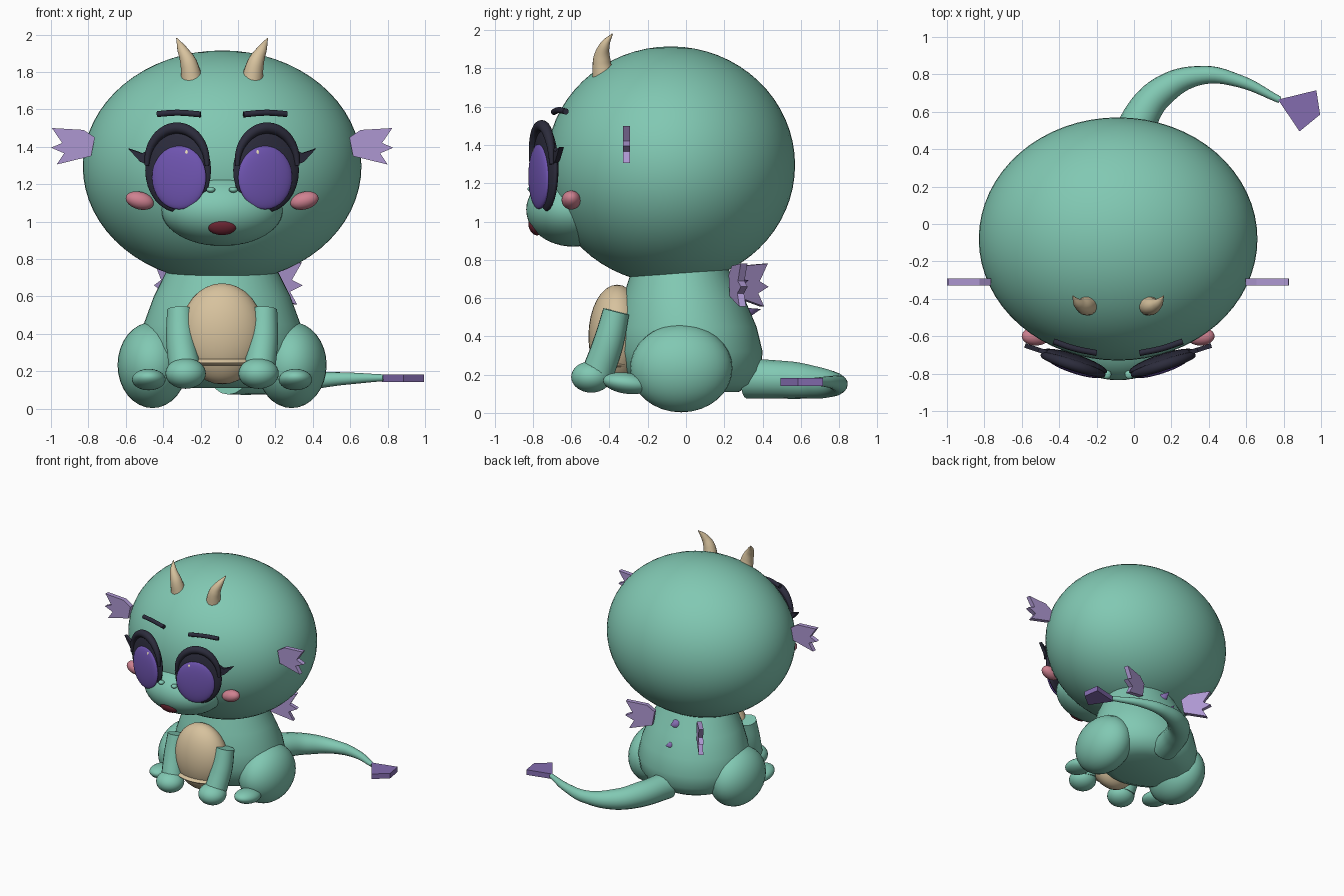
import bpy, bmesh
from math import sin, cos, pi, radians
from mathutils import Vector, Euler

default = bpy.data.objects.get("Cube")
if default:
    bpy.data.objects.remove(default, do_unlink=True)

CX = -0.085          # the creature's plane of symmetry
UP = Vector((0, 0, 1))
SIDES = ((1, "left"), (-1, "right"))


def material(name, rgb):
    m = bpy.data.materials.new(name)
    m.use_nodes = True
    m.diffuse_color = (*rgb, 1)
    m.node_tree.nodes["Principled BSDF"].inputs["Base Color"].default_value = (*rgb, 1)
    return m


TEAL = material("teal skin", (0.22, 0.58, 0.45))
TAN = material("tan horn", (0.68, 0.54, 0.34))
LAVENDER = material("lavender fin", (0.42, 0.31, 0.64))
PURPLE = material("purple spike", (0.23, 0.15, 0.43))
VIOLET = material("violet iris", (0.16, 0.09, 0.44))
BLACK = material("blue black", (0.025, 0.025, 0.045))
PINK = material("pink cheek", (0.62, 0.22, 0.28))
RED = material("dark red mouth", (0.16, 0.02, 0.035))
CREAM = material("cream highlight", (0.8, 0.7, 0.5))


def add_mesh(name, bm, mat, smooth=True):
    bmesh.ops.recalc_face_normals(bm, faces=bm.faces)
    me = bpy.data.meshes.new(name)
    bm.to_mesh(me)
    bm.free()
    me.materials.append(mat)
    ob = bpy.data.objects.new(name, me)
    bpy.context.collection.objects.link(ob)
    if smooth:
        smooth_edges(ob)
    return ob


def smooth_edges(ob):
    bpy.ops.object.select_all(action="DESELECT")
    ob.select_set(True)
    bpy.context.view_layer.objects.active = ob
    bpy.ops.object.shade_smooth_by_angle(angle=radians(40))


def ball(name, loc, size, mat, rot=(0, 0, 0), segs=32):
    bm = bmesh.new()
    bmesh.ops.create_uvsphere(bm, u_segments=segs, v_segments=segs // 2, radius=1)
    ob = add_mesh(name, bm, mat)
    ob.location, ob.scale, ob.rotation_euler = loc, size, rot
    return ob


def tube(name, points, radii, mat):
    """Smooth tapering tube through the points."""
    cu = bpy.data.curves.new(name, "CURVE")
    cu.dimensions = "3D"
    cu.bevel_depth, cu.bevel_resolution = 1, 6
    cu.resolution_u, cu.use_fill_caps = 8, True
    sp = cu.splines.new("BEZIER")
    sp.bezier_points.add(len(points) - 1)
    for bp, p, r in zip(sp.bezier_points, points, radii):
        bp.co, bp.radius = p, r
        bp.handle_left_type = bp.handle_right_type = "AUTO"
    ob = bpy.data.objects.new(name, cu)
    bpy.context.collection.objects.link(ob)
    cu.materials.append(mat)
    bpy.ops.object.select_all(action="DESELECT")
    ob.select_set(True)
    bpy.context.view_layer.objects.active = ob
    bpy.ops.object.convert(target="MESH")
    smooth_edges(bpy.context.object)


def plate(name, outline, origin, u, v, thick, mat):
    """Flat outline in the u, v plane, extruded to a thickness."""
    origin, u, v = Vector(origin), Vector(u), Vector(v)
    n = u.cross(v).normalized()
    bm = bmesh.new()
    verts = [bm.verts.new(origin + u * a + v * b - n * thick / 2) for a, b in outline]
    face = bm.faces.new(verts)
    ext = bmesh.ops.extrude_face_region(bm, geom=[face])["geom"]
    bmesh.ops.translate(bm, vec=n * thick, verts=[g for g in ext if isinstance(g, bmesh.types.BMVert)])
    add_mesh(name, bm, mat, smooth=False)


# Head, muzzle and mouth
ball("head", (CX, -0.08, 1.295), (0.745, 0.65, 0.62), TEAL, segs=64)
ball("muzzle", (CX, -0.59, 1.062), (0.325, 0.245, 0.193), TEAL, segs=48)
ball("mouth", (CX, -0.79, 0.972), (0.076, 0.03, 0.047), RED, (radians(25), 0, 0))

# Pear-shaped body, leaning slightly forward towards the top
profile = [(0.0, 0.11), (0.27, 0.11), (0.36, 0.15), (0.415, 0.22), (0.44, 0.32),
           (0.42, 0.45), (0.365, 0.6), (0.29, 0.75), (0.25, 0.85)]
bm = bmesh.new()
ring = [bm.verts.new((r, 0, z)) for r, z in profile]
edges = [bm.edges.new(pair) for pair in zip(ring, ring[1:])]
bmesh.ops.spin(bm, geom=ring + edges, axis=UP, cent=(0, 0, 0), angle=2 * pi, steps=48)
bmesh.ops.remove_doubles(bm, verts=bm.verts, dist=0.0005)
for vert in bm.verts:
    vert.co.y = vert.co.y * 0.87 + 0.02 - 0.11 * (vert.co.z - 0.3)
body = add_mesh("body", bm, TEAL)
body.location.x = CX

# Belly
ball("belly", (CX, -0.36, 0.40), (0.225, 0.15, 0.27), TAN)
ball("belly_fold", (CX, -0.38, 0.25), (0.2, 0.135, 0.028), TAN)

# Tail with a flat tip
tube("tail", [(-0.05, 0.32, 0.18), (0.03, 0.56, 0.17), (0.15, 0.71, 0.155), (0.36, 0.795, 0.15),
              (0.56, 0.765, 0.16), (0.78, 0.663, 0.165)],
     [0.105, 0.097, 0.08, 0.05, 0.034, 0.018], TEAL)
plate("tail_tip", [(0.77, 0.665), (0.975, 0.715), (0.995, 0.585), (0.885, 0.495)],
      (0, 0, 0.162), (1, 0, 0), (0, 1, 0), 0.042, PURPLE)

# Spikes down the spine
for i, (y, z, r) in enumerate([(0.28, 0.68, 0.045), (0.345, 0.53, 0.035)]):
    bm = bmesh.new()
    bmesh.ops.create_cone(bm, cap_ends=True, segments=16, radius1=r, radius2=0, depth=0.1)
    spike = add_mesh(f"back_spike_{i + 1}", bm, PURPLE)
    spike.location, spike.rotation_euler = (CX, y, z), (radians(-75), 0, 0)

FIN = [(0, 0.05), (0.06, 0.09), (0.23, 0.1), (0.175, 0.02), (0.235, -0.005),
       (0.165, -0.035), (0.205, -0.095), (0.02, -0.05)]
LASH = [(0.15, 0.115), (0.2, 0.09), (0.277, 0.115), (0.21, 0.045), (0.15, 0.02)]
YAW = radians(18)

for s, side in SIDES:
    def at(x, y, z):
        return Vector((CX + s * x, y, z))

    # Legs and arms
    ball(f"{side}_thigh", at(0.372, -0.025, 0.233), (0.187, 0.268, 0.23), TEAL)
    ball(f"{side}_foot", at(0.392, -0.31, 0.155), (0.09, 0.125, 0.055), TEAL, (radians(-8), 0, 0))
    tube(f"{side}_arm", [at(0.225, -0.365, 0.53), at(0.22, -0.405, 0.37), at(0.2, -0.46, 0.21)],
         [0.07, 0.08, 0.085], TEAL)
    ball(f"{side}_hand", at(0.195, -0.495, 0.188), (0.108, 0.105, 0.082), TEAL)

    # Horn
    tube(f"{side}_horn", [at(0.16, -0.43, 1.75), at(0.18, -0.44, 1.85), at(0.213, -0.425, 1.92),
                          at(0.243, -0.385, 1.98)], [0.06, 0.045, 0.027, 0.003], TAN)

    # Ear fin and back fin; the two back fins splay by different angles
    plate(f"{side}_ear_fin", FIN, at(0.68, -0.31, 1.4), (s, 0, 0), UP, 0.036, LAVENDER)
    splay = radians(16 if s > 0 else 50)
    plate(f"{side}_back_fin", FIN, at(0.2, 0.24, 0.665), (s * cos(splay), sin(splay), 0),
          UP * 1.15, 0.036, LAVENDER)

    # Eye, built in a frame turned outwards
    out = Vector((s * cos(YAW), sin(YAW), 0))
    front = Vector((s * sin(YAW), -cos(YAW), 0))
    center = at(0.235, -0.735, 1.275)
    turn = (0, 0, s * YAW)

    def eye(u, w, h):
        return center + out * u + front * w + UP * h

    ball(f"{side}_eye", center, (0.185, 0.04, 0.225), BLACK, turn)
    ball(f"{side}_iris", eye(-0.015, 0.03, -0.04), (0.152, 0.032, 0.17), VIOLET, turn)
    ball(f"{side}_eye_highlight", eye(-0.06, 0.037, 0.09), (0.014, 0.012, 0.02), CREAM, turn, 16)
    angles = [radians(a) for a in range(0, 181, 20)]
    tube(f"{side}_eyelid", [eye(0.17 * cos(a), 0.02, 0.025 + 0.2 * sin(a)) for a in angles],
         [0.012 + 0.018 * sin(a) for a in angles], BLACK)
    plate(f"{side}_lash", LASH, center, out, UP, 0.025, BLACK)
    tube(f"{side}_brow", [at(0.115, -0.69, 1.573), at(0.235, -0.665, 1.582), at(0.345, -0.628, 1.575)],
         [0.016] * 3, BLACK)

    # Nostril and cheek
    ball(f"{side}_nostril", at(0.06, -0.805, 1.17), (0.024, 0.024, 0.016), TEAL, segs=16)
    ball(f"{side}_cheek", at(0.44, -0.6, 1.112), (0.077, 0.05, 0.047), PINK, (0, -s * radians(15), 0))
